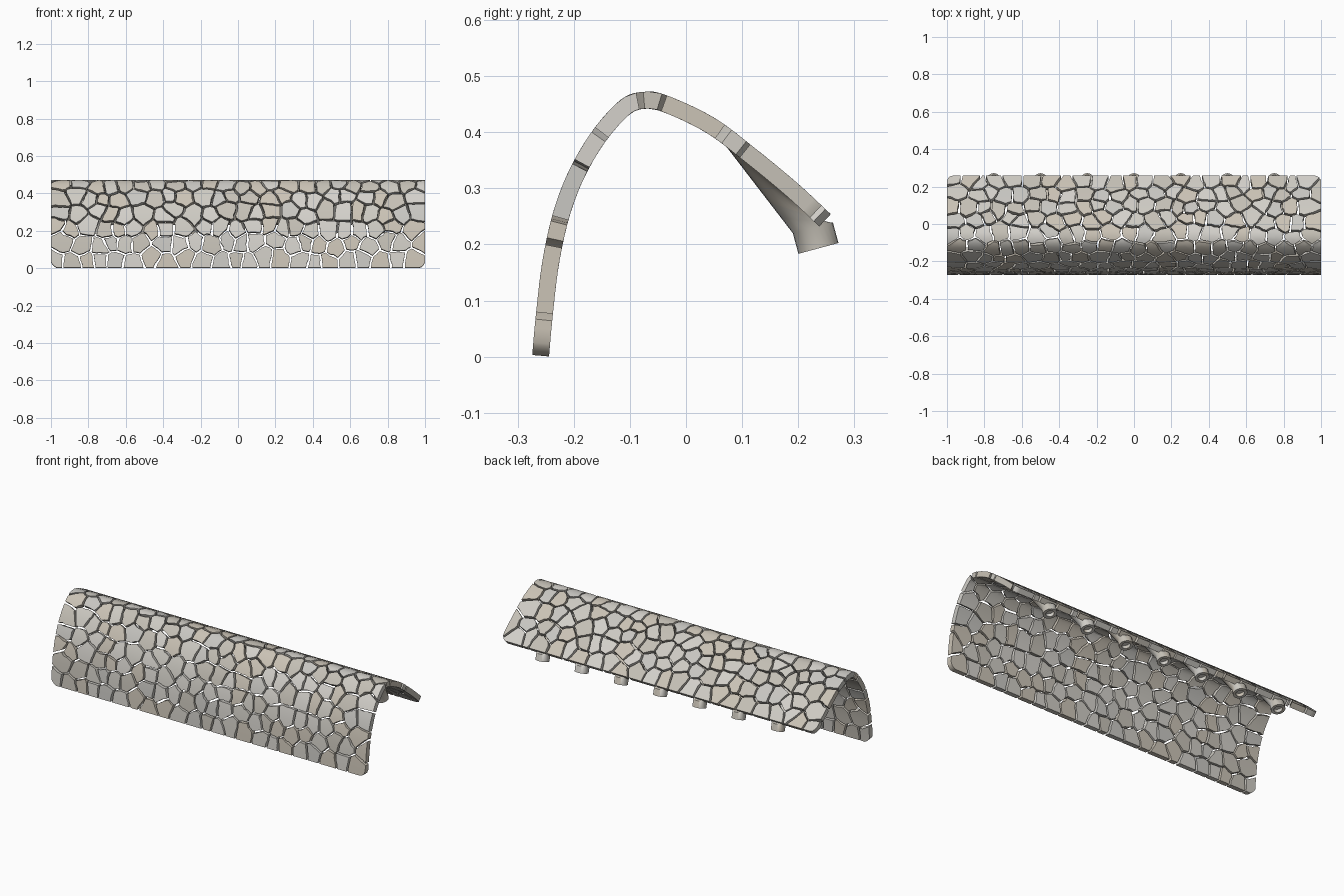
import bpy, bmesh, math, random
from mathutils import Vector, noise

if "Cube" in bpy.data.objects:
    bpy.data.objects.remove(bpy.data.objects["Cube"])

random.seed(7)
THICK, GAP, STEP = 0.03, 0.010, 0.022

# Outer profile of the curved shell (y, z), front foot to back lip
KEYS = [Vector(p) for p in [(-0.274, 0.003), (-0.268, 0.07), (-0.256, 0.17), (-0.236, 0.26),
        (-0.207, 0.335), (-0.165, 0.405), (-0.115, 0.459), (-0.075, 0.472), (-0.035, 0.466),
        (0.05, 0.426), (0.125, 0.37), (0.2, 0.308), (0.258, 0.254)]]


def catmull(keys, n=10):
    k = [2 * keys[0] - keys[1]] + keys + [2 * keys[-1] - keys[-2]]
    out = []
    for i in range(1, len(k) - 2):
        a, b, c, d = k[i - 1:i + 3]
        for j in range(n):
            t = j / n
            out.append(0.5 * (2 * b + (c - a) * t + (2 * a - 5 * b + 4 * c - d) * t * t
                              + (3 * b - a - 3 * c + d) * t ** 3))
    return out + [keys[-1]]


PTS = catmull(KEYS)
ARC = [0.0]
for p, q in zip(PTS, PTS[1:]):
    ARC.append(ARC[-1] + (q - p).length)
LEN = ARC[-1]


def sample(s):
    s = min(max(s, 0), LEN)
    i = max(j for j in range(len(ARC) - 1) if ARC[j] <= s)
    return PTS[i].lerp(PTS[i + 1], (s - ARC[i]) / (ARC[i + 1] - ARC[i]))


def on_shell(x, s, depth=0.0):
    p = sample(s)
    t = (sample(s + 0.012) - sample(s - 0.012)).normalized()
    return Vector((x, p.x + t.y * depth, p.y - t.x * depth))


def clip(poly, p, n):
    # keep the side of the polygon where (q - p) . n <= 0
    out = []
    for a, b in zip(poly, poly[1:] + poly[:1]):
        da, db = (a - p).dot(n), (b - p).dot(n)
        if da <= 0:
            out.append(a)
        if da * db < 0:
            out.append(a.lerp(b, da / (da - db)))
    return out


# Stone colours
MATS = []
for i, c in enumerate([(0.62, 0.60, 0.55), (0.56, 0.53, 0.47), (0.66, 0.64, 0.60),
                       (0.60, 0.55, 0.47), (0.58, 0.57, 0.54)]):
    m = bpy.data.materials.new("stone_%d" % i)
    m.diffuse_color = (*c, 1)
    m.use_nodes = True
    m.node_tree.nodes["Principled BSDF"].inputs["Base Color"].default_value = m.diffuse_color
    MATS.append(m)


def finish(bm, name):
    me = bpy.data.meshes.new(name)
    bm.to_mesh(me)
    bm.free()
    for m in MATS:
        me.materials.append(m)
    ob = bpy.data.objects.new(name, me)
    bpy.context.collection.objects.link(ob)
    bpy.ops.object.select_all(action='DESELECT')
    ob.select_set(True)
    bpy.context.view_layer.objects.active = ob
    bpy.ops.object.shade_smooth_by_angle(angle=math.radians(35))
    return ob


# Irregular stones: shrunken cells around jittered seeds, laid flat
COLS, ROWS = 23, 11
du, ds = 2 / COLS, LEN / ROWS
seeds = [Vector((-1 + (i + 0.25 + 0.5 * (r % 2) + random.uniform(-.33, .33)) * du,
                 (r + 0.5 + random.uniform(-.33, .33)) * ds))
         for r in range(ROWS) for i in range(COLS)]
R = 0.04
corners = []
for sx in (-1, 1):
    for sy in (-1, 1):
        c = Vector((sx * (1 - R), LEN - R if sy > 0 else R))
        for a in (22.5, 45, 67.5):
            n = Vector((sx * math.cos(math.radians(a)), sy * math.sin(math.radians(a))))
            corners.append((c + n * R, n))

bm = bmesh.new()
for a in seeds:
    x0, x1 = max(-1, a.x - .2), min(1, a.x + .2)
    y0, y1 = max(0, a.y - .2), min(LEN, a.y + .2)
    poly = [Vector(v) for v in [(x0, y0), (x1, y0), (x1, y1), (x0, y1)]]
    for b in seeds:
        if b is not a and (b - a).length < 0.4:
            n = (b - a).normalized()
            poly = clip(poly, (a + b) / 2 - n * GAP / 2, n)
    for p, n in corners:
        poly = clip(poly, p, n)
    if len(poly) > 2:
        f = bm.faces.new([bm.verts.new((p.x, p.y, 0)) for p in poly])
        f.material_index = random.randrange(len(MATS))

# Cut into small patches so the stones can bend and get ragged edges
for axis, lo, hi in ((0, -1, 1), (1, 0, LEN)):
    n = Vector((axis == 0, axis == 1, 0))
    for i in range(1, int((hi - lo) / STEP)):
        bmesh.ops.bisect_plane(bm, geom=bm.verts[:] + bm.edges[:] + bm.faces[:],
                               plane_co=n * (lo + i * STEP), plane_no=n, dist=1e-5)

# Wrap outer and inner skins on the profile and wall the gaps
skin, rim = bm.faces[:], [e for e in bm.edges if len(e.link_faces) == 1]
inner = {}
for v in bm.verts[:]:
    x, s = v.co.x, v.co.y
    k = noise.noise_vector(Vector((x * 38, s * 38, 2)))
    x += k.x * 0.008 * min(1, (1 - abs(x)) / 0.03)
    s += k.y * 0.008 * min(1, min(s, LEN - s) / 0.03)
    v.co = on_shell(x, s)
    inner[v] = bm.verts.new(on_shell(x, s, THICK))
walls = [(e.link_loops[0].vert, e.link_loops[0].link_loop_next.vert,
          e.link_faces[0].material_index) for e in rim]
for f in skin:
    bm.faces.new([inner[v] for v in reversed(f.verts)]).material_index = f.material_index
for a, b, m in walls:
    bm.faces.new([b, a, inner[a], inner[b]]).material_index = m
finish(bm, "stone_shell")

# Round sockets under the back lip, each on a flared stem
SIDES = 24
END, DOWN, OUT = Vector((0, 0.236, 0.193)), Vector((0, 0.26, -0.965)), Vector((0, 0.965, 0.26))


def socket(x, name):
    def disc(r, up):
        return [Vector((x, 0, 0)) + END - DOWN * up + Vector((r * math.cos(p), 0, 0))
                + OUT * r * math.sin(p) for p in angles]
    angles = [2 * math.pi * i / SIDES for i in range(SIDES)]
    base = [on_shell(x + 0.085 * math.cos(p), LEN - 0.12 + 0.112 * math.sin(p), 0.027)
            for p in angles]
    top = disc(0.037, 0.038)
    rings = []
    for j in range(7):
        t = j / 6
        row = [a.lerp(b, t) for a, b in zip(base, top)]
        for q, a, b in zip(row, base, top):
            q.x = a.x + (b.x - a.x) * t ** 0.6
        rings.append(row)
    rings += [disc(0.037, 0), disc(0.022, 0), disc(0.022, 0.02)]
    bm = bmesh.new()
    vr = [[bm.verts.new(p) for p in row] for row in rings]
    tint = [random.randrange(len(MATS)) for _ in range(18)]
    for j in range(len(vr) - 1):
        for i in range(SIDES):
            k = (i + 1) % SIDES
            f = bm.faces.new([vr[j][i], vr[j][k], vr[j + 1][k], vr[j + 1][i]])
            f.material_index = tint[i // 4 + 6 * (j // 4)]
    bm.faces.new(vr[-1])
    bmesh.ops.recalc_face_normals(bm, faces=bm.faces[:])
    finish(bm, name)


for i in range(7):
    socket(-0.75 + 0.25 * i, "socket_%d" % (i + 1))
